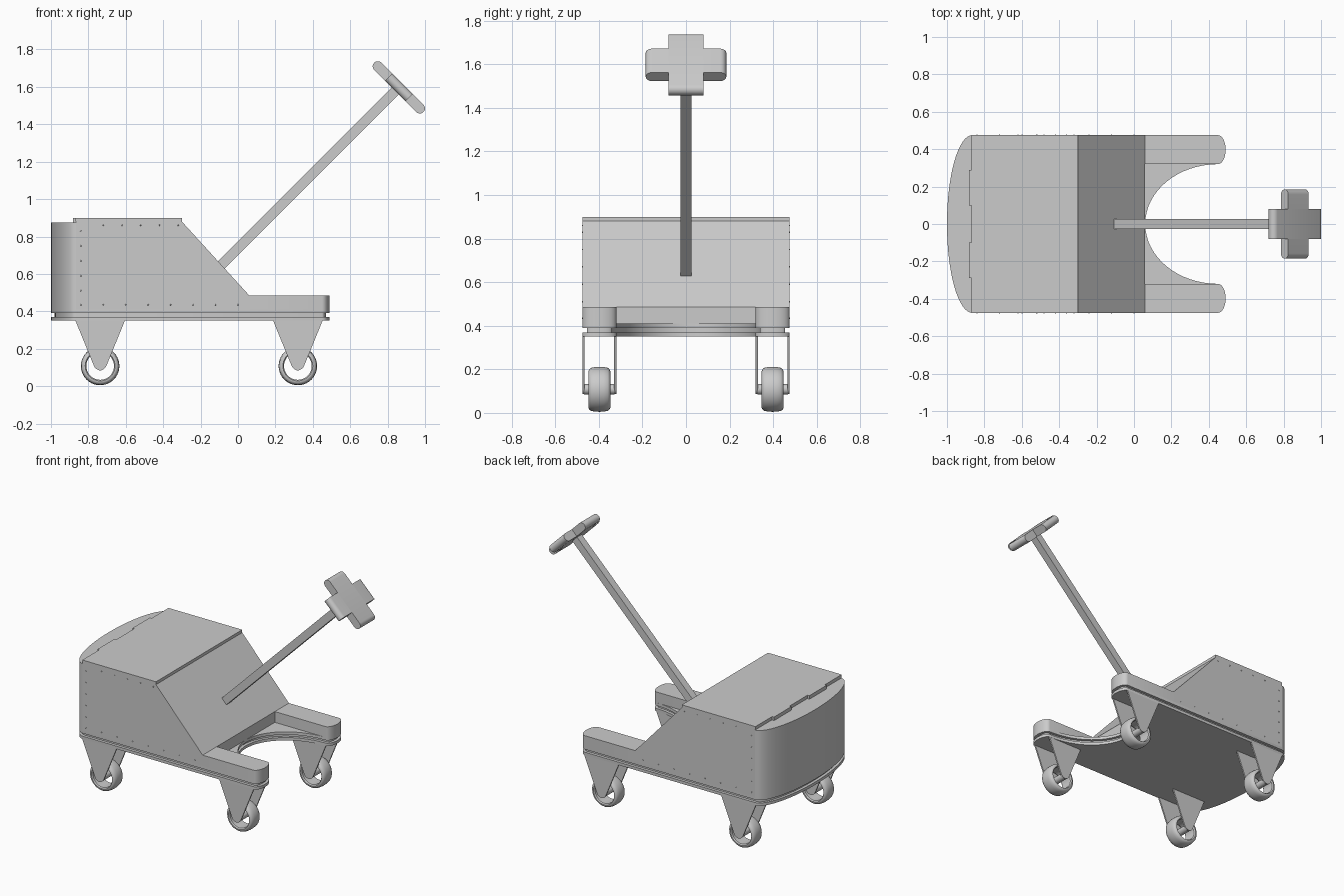
import bpy, bmesh, math
from mathutils import Matrix, Vector

if "Cube" in bpy.data.objects:
    bpy.data.objects.remove(bpy.data.objects["Cube"])

grey = bpy.data.materials.new("plain grey")
grey.diffuse_color = (0.6, 0.6, 0.6, 1)
grey.use_nodes = True
grey.node_tree.nodes["Principled BSDF"].inputs["Base Color"].default_value = grey.diffuse_color


def finish(name, bm, matrix=None):
    if matrix:
        bm.transform(matrix)
    bmesh.ops.recalc_face_normals(bm, faces=bm.faces[:])
    mesh = bpy.data.meshes.new(name)
    bm.to_mesh(mesh)
    bm.free()
    mesh.materials.append(grey)
    ob = bpy.data.objects.new(name, mesh)
    bpy.context.collection.objects.link(ob)
    bpy.ops.object.select_all(action='DESELECT')
    ob.select_set(True)
    bpy.context.view_layer.objects.active = ob
    bpy.ops.object.shade_smooth_by_angle(angle=math.radians(30))
    return ob


def prism(name, pts, lo, hi, plane='xy', matrix=None):
    """Extrude a 2D outline between lo and hi along the remaining axis."""
    bm = bmesh.new()
    place = {'xy': lambda a, b, c: (a, b, c),
             'xz': lambda a, b, c: (a, c, b),
             'yz': lambda a, b, c: (c, a, b)}[plane]
    low = [bm.verts.new(place(a, b, lo)) for a, b in pts]
    top = [bm.verts.new(place(a, b, hi)) for a, b in pts]
    bm.faces.new(low)
    bm.faces.new(top)
    n = len(pts)
    for i in range(n):
        j = (i + 1) % n
        bm.faces.new((low[i], low[j], top[j], top[i]))
    return finish(name, bm, matrix)


def box(name, x0, x1, y0, y1, z0, z1, matrix=None):
    return prism(name, [(x0, y0), (x1, y0), (x1, y1), (x0, y1)], z0, z1, 'xy', matrix)


def arc(cx, cy, a, b, t0, t1, n=16):
    return [(cx + a * math.cos(math.radians(t0 + (t1 - t0) * i / n)),
             cy + b * math.sin(math.radians(t0 + (t1 - t0) * i / n))) for i in range(n + 1)]


def chassis_outline(d):
    """Rounded back, two forward arms and a curved cut-out, inset by d."""
    tip = arc(0.45, -0.3975, 0.04 - d, 0.0775 - d, -90, 90, 12)
    tip2 = arc(0.45, 0.3975, 0.04 - d, 0.0775 - d, -90, 90, 12)
    cut = arc(0.45, 0, 0.39 + d, 0.32 + d, 270, 90, 32)
    back = arc(-0.865, 0, 0.135 - d, 0.475 - d, 90, 270, 32)
    return tip + cut[1:-1] + tip2 + back


# Chassis: lower plate, recessed seam, floor plate
prism("lower_plate", chassis_outline(0), 0.35, 0.37)
prism("plate_seam", chassis_outline(0.02), 0.37, 0.39)
prism("floor_plate", chassis_outline(0), 0.39, 0.41)

# Body with sloping front, bulged back and lid
prism("body", [(-0.865, 0.405), (0.06, 0.405), (0.06, 0.485), (-0.30, 0.88), (-0.865, 0.88)],
      -0.475, 0.475, 'xz')
prism("rounded_back", arc(-0.865, 0, 0.135, 0.475, 90, 270, 32), 0.405, 0.875)
box("lid", -0.868, -0.30, -0.475, 0.475, 0.88, 0.90)

rot = Matrix.Translation((0.86, 0, 1.5975)) @ Matrix.Rotation(math.radians(45), 4, 'Y')

for s, side in ((-1, "near"), (1, "far")):
    # Forward arm and lid hinge
    arm = [(0.05, -0.0775)] + arc(0.45, 0, 0.04, 0.0775, -90, 90, 12) + [(0.05, 0.0775)]
    prism(side + "_arm", [(x, y + s * 0.3975) for x, y in arm], 0.40, 0.485)
    ya, yb = sorted((s * 0.10, s * 0.29))
    box(side + "_hinge", -0.882, -0.865, ya, yb, 0.87, 0.90)

    # Rivets along the bottom, back and lid edges of the side
    bm = bmesh.new()
    spots = [(-0.84 + 0.12 * i, 0.435) for i in range(8)]
    spots += [(-0.84, 0.51 + 0.08 * i) for i in range(5)]
    spots += [(-0.72 + 0.1 * i, 0.86) for i in range(5)]
    for x, z in spots:
        bmesh.ops.create_icosphere(bm, subdivisions=1, radius=0.004,
                                   matrix=Matrix.Translation((x, s * 0.475, z)))
    finish(side + "_rivets", bm)

    # Casters: two fork plates, axle and hollow wheel
    for cx, end in ((-0.737, "back"), (0.32, "front")):
        name = end + "_" + side
        cy, cz = s * 0.3975, 0.108
        fork = [(cx - 0.133, 0.352)] + arc(cx, 0.122, 0.036, 0.036, 205, 335, 10) + [(cx + 0.133, 0.352)]
        for k, part in ((-1, "a"), (1, "b")):
            yc = cy + k * 0.0725
            prism(name + "_fork_" + part, fork, yc - 0.005, yc + 0.005, 'xz')
        prism(name + "_axle", arc(cx, cz, 0.024, 0.024, 0, 345, 23), cy - 0.07, cy + 0.07, 'xz')
        half = [(0.042, 0.074), (0.05, 0.08), (0.05, 0.085), (0.046, 0.093), (0.038, 0.099), (0.02, 0.102)]
        ring = half + [(0, 0.103)] + [(-w, r) for w, r in reversed(half)]
        bm = bmesh.new()
        n = 40
        rows = [[bm.verts.new((cx + r * math.cos(2 * math.pi * i / n), cy + w,
                               cz + r * math.sin(2 * math.pi * i / n))) for w, r in ring]
                for i in range(n)]
        for i in range(n):
            p, q = rows[i], rows[(i + 1) % n]
            for j in range(len(ring)):
                k = (j + 1) % len(ring)
                bm.faces.new((p[j], p[k], q[k], q[j]))
        finish(name + "_wheel", bm)

# Handle pole, leaning 45 degrees out of the slope
box("handle_pole", -0.026, 0.026, -0.026, 0.026, -1.355, 0, rot)


# Cross-shaped grip: two crossed bars with rounded ends
def stadium(length, t):
    c = (length - t) / 2
    return arc(c, 0, t / 2, t / 2, -90, 90, 10) + arc(-c, 0, t / 2, t / 2, 90, 270, 10)


prism("grip_long_bar", stadium(0.373, 0.055), -0.08, 0.08, 'xz', rot)
prism("grip_cross_bar", stadium(0.37, 0.0548), -0.0775, 0.0775, 'yz', rot)
